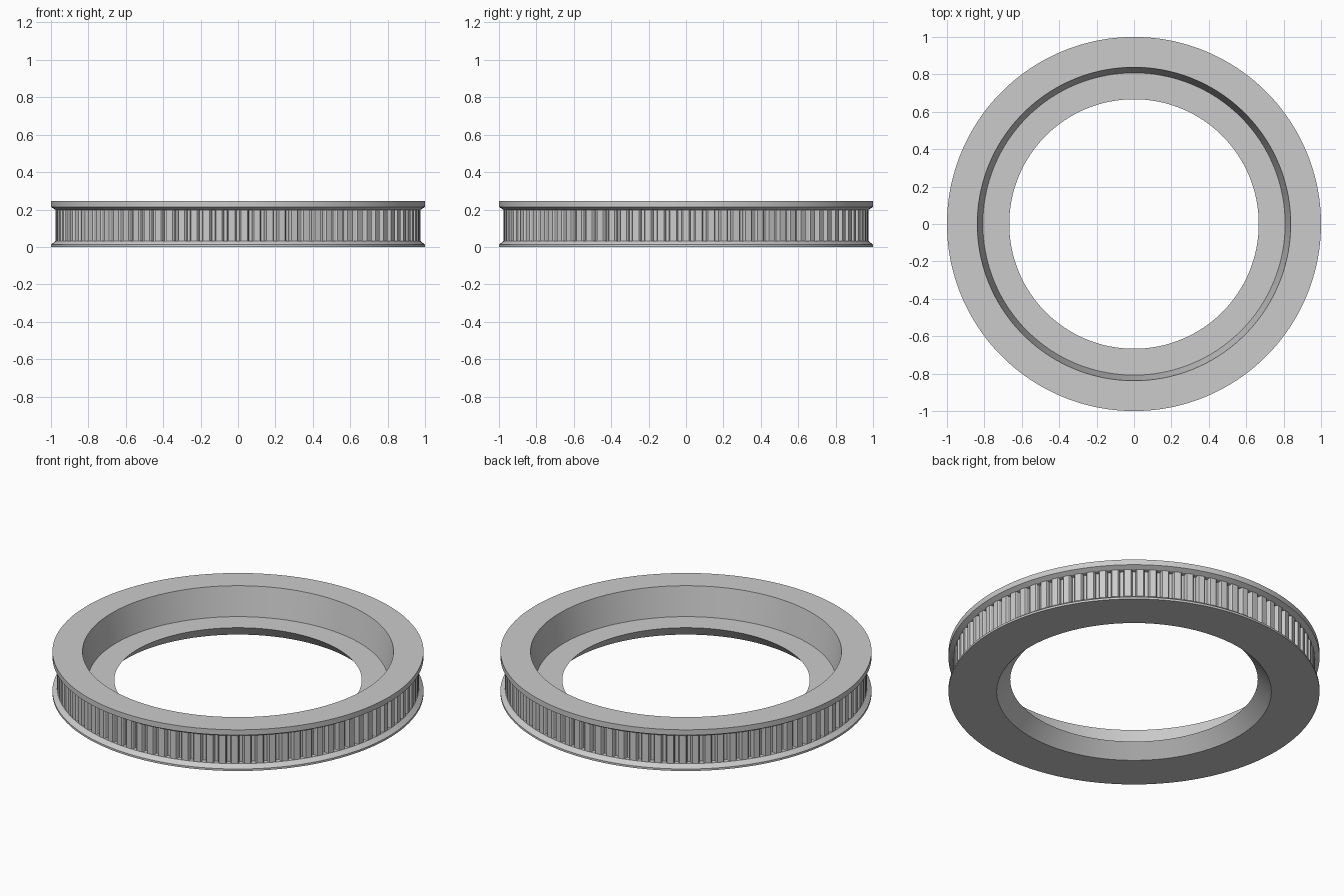
import bpy, bmesh
from math import pi, sin, cos, radians

if "Cube" in bpy.data.objects:
    bpy.data.objects.remove(bpy.data.objects["Cube"], do_unlink=True)

SEGMENTS = 180
TEETH = 90
ROOT = 0.947
TIP = 0.975
GROOVE_LOW, GROOVE_HIGH = 0.032, 0.198

grey = bpy.data.materials.new("plain_grey")
grey.use_nodes = True
colour = (0.6, 0.6, 0.6, 1)
grey.diffuse_color = colour
grey.node_tree.nodes["Principled BSDF"].inputs["Base Color"].default_value = colour


def finish(bm, name):
    bmesh.ops.recalc_face_normals(bm, faces=bm.faces)
    mesh = bpy.data.meshes.new(name)
    bm.to_mesh(mesh)
    bm.free()
    mesh.materials.append(grey)
    obj = bpy.data.objects.new(name, mesh)
    bpy.context.collection.objects.link(obj)
    bpy.ops.object.select_all(action="DESELECT")
    obj.select_set(True)
    bpy.context.view_layer.objects.active = obj
    bpy.ops.object.shade_smooth_by_angle(angle=radians(15))
    return obj


def polar(bm, r, a, z):
    return bm.verts.new((r * cos(a), r * sin(a), z))


def lathe(name, profile):
    """Turn a closed (radius, height) profile around z."""
    bm = bmesh.new()
    rings = [[polar(bm, r, 2 * pi * i / SEGMENTS, z) for r, z in profile]
             for i in range(SEGMENTS)]
    n = len(profile)
    for i, ring in enumerate(rings):
        after = rings[(i + 1) % SEGMENTS]
        for j in range(n):
            k = (j + 1) % n
            bm.faces.new((ring[j], after[j], after[k], ring[k]))
    return finish(bm, name)


# Ring body: two chamfered flanges, recessed bore with a ledge, flared underside
lathe("flanged_ring", [
    (0.74, 0), (1, 0), (1, 0.012), (TIP, GROOVE_LOW), (ROOT, GROOVE_LOW),
    (ROOT, GROOVE_HIGH), (TIP, GROOVE_HIGH), (1, 0.213), (1, 0.245),
    (0.838, 0.245), (0.808, 0.075), (0.667, 0.075)])

# Belt teeth: rounded prisms standing in the groove between the flanges
pitch = 2 * pi / TEETH
half_tooth = [(ROOT - 0.004, 0.38), (0.955, 0.35), (0.969, 0.32), (TIP, 0.25)]
outline = [(r, -w) for r, w in half_tooth] + [(r, w) for r, w in reversed(half_tooth)]
bm = bmesh.new()
for t in range(TEETH):
    low, high = ([polar(bm, r, (t + w) * pitch, z) for r, w in outline]
                 for z in (GROOVE_LOW, GROOVE_HIGH))
    bm.faces.new(low)
    bm.faces.new(high)
    for j in range(len(outline)):
        k = (j + 1) % len(outline)
        bm.faces.new((low[j], low[k], high[k], high[j]))
finish(bm, "belt_teeth")
